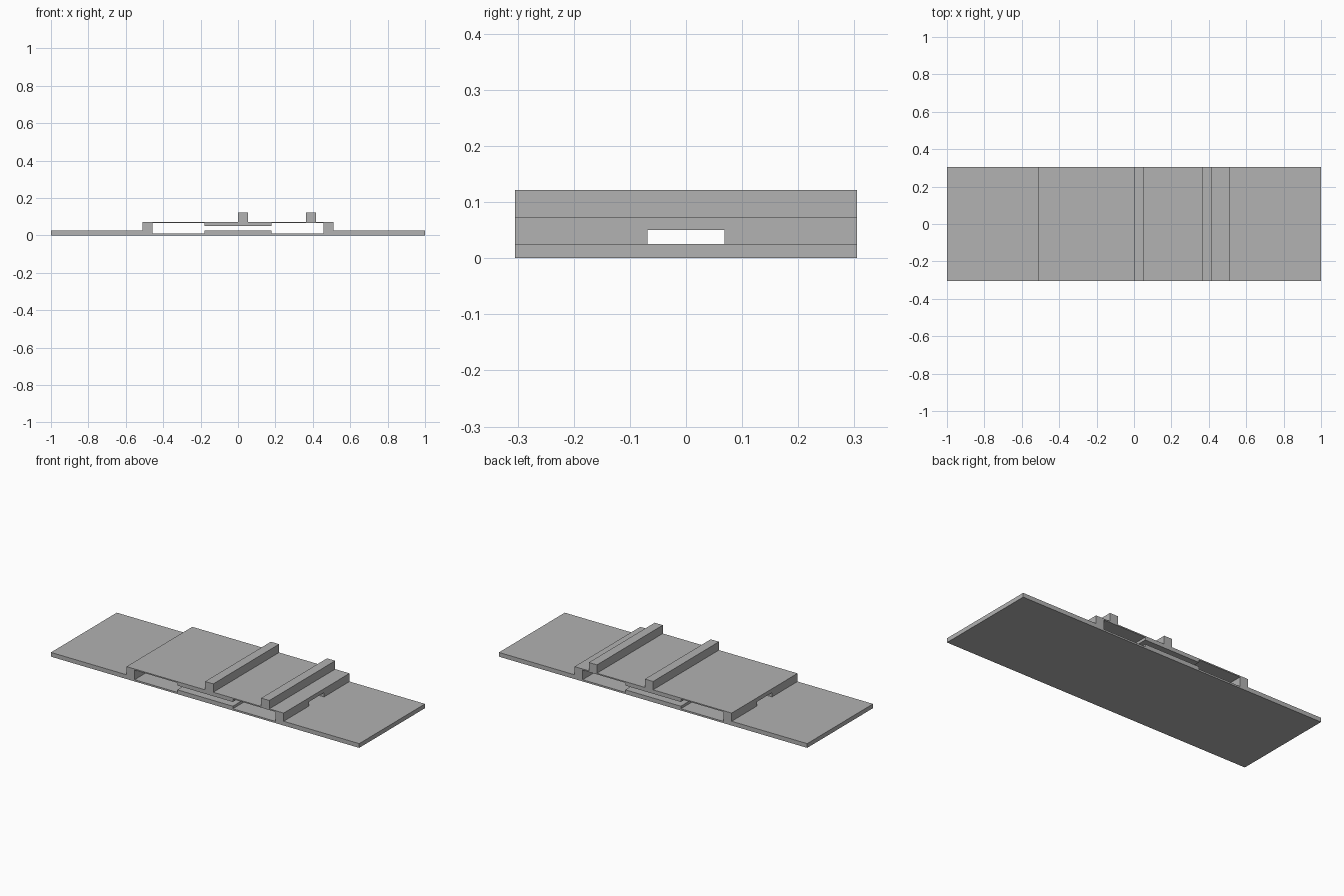
import bpy
import bmesh

cube = bpy.data.objects.get("Cube")
if cube:
    bpy.data.objects.remove(cube, do_unlink=True)

HALF_DEPTH = 0.305
BASE_TOP, DECK_TOP, RAIL_TOP = 0.025, 0.073, 0.122
FLOOR, CEILING, SLOT_TOP = 0.010, 0.066, 0.05
DECK_X, LEG_X, SLOT_X = 0.51, 0.457, 0.18

grey = bpy.data.materials.new("plain grey")
grey.use_nodes = True
grey.diffuse_color = (0.445, 0.445, 0.445, 1)
grey.node_tree.nodes["Principled BSDF"].inputs["Base Color"].default_value = grey.diffuse_color


def extrude_profile(name, points, half_depth=HALF_DEPTH):
    """Extrude an x-z outline along y."""
    bm = bmesh.new()
    face = bm.faces.new([bm.verts.new((x, -half_depth, z)) for x, z in points])
    result = bmesh.ops.extrude_face_region(bm, geom=[face])
    moved = [v for v in result["geom"] if isinstance(v, bmesh.types.BMVert)]
    bmesh.ops.translate(bm, verts=moved, vec=(0, 2 * half_depth, 0))
    bmesh.ops.recalc_face_normals(bm, faces=bm.faces)
    mesh = bpy.data.meshes.new(name)
    bm.to_mesh(mesh)
    bm.free()
    mesh.materials.append(grey)
    obj = bpy.data.objects.new(name, mesh)
    bpy.context.collection.objects.link(obj)
    return obj


def mirrored(half):
    """Complete a right-half outline with its mirror image."""
    return half + [(-x, z) for x, z in reversed(half)]


def rectangle(x0, x1, z0, z1):
    return [(x0, z0), (x1, z0), (x1, z1), (x0, z1)]


# Base plate with two shallow channels across it
extrude_profile("base_plate", mirrored([
    (1, 0), (1, BASE_TOP), (LEG_X, BASE_TOP), (LEG_X, FLOOR),
    (SLOT_X, FLOOR), (SLOT_X, BASE_TOP)]))

# Raised deck with legs and a thicker middle
deck = extrude_profile("raised_deck", mirrored([
    (SLOT_X, SLOT_TOP), (SLOT_X, CEILING), (LEG_X, CEILING),
    (LEG_X, BASE_TOP), (DECK_X, BASE_TOP), (DECK_X, DECK_TOP)]))

# Window through each leg
for side in (-1, 1):
    x0, x1 = sorted((side * 0.44, side * 0.53))
    cutter = extrude_profile("window_cutter", rectangle(x0, x1, 0, SLOT_TOP), 0.069)
    cutter.hide_render = True
    cut = deck.modifiers.new("window", "BOOLEAN")
    cut.operation = "DIFFERENCE"
    cut.solver = "EXACT"
    cut.object = cutter
    bpy.context.view_layer.objects.active = deck
    bpy.ops.object.modifier_apply(modifier=cut.name)
    bpy.data.objects.remove(cutter, do_unlink=True)

# Two rails across the deck
for name, x in (("middle_rail", 0.0), ("side_rail", 0.364)):
    extrude_profile(name, rectangle(x, x + 0.053, DECK_TOP, RAIL_TOP))
